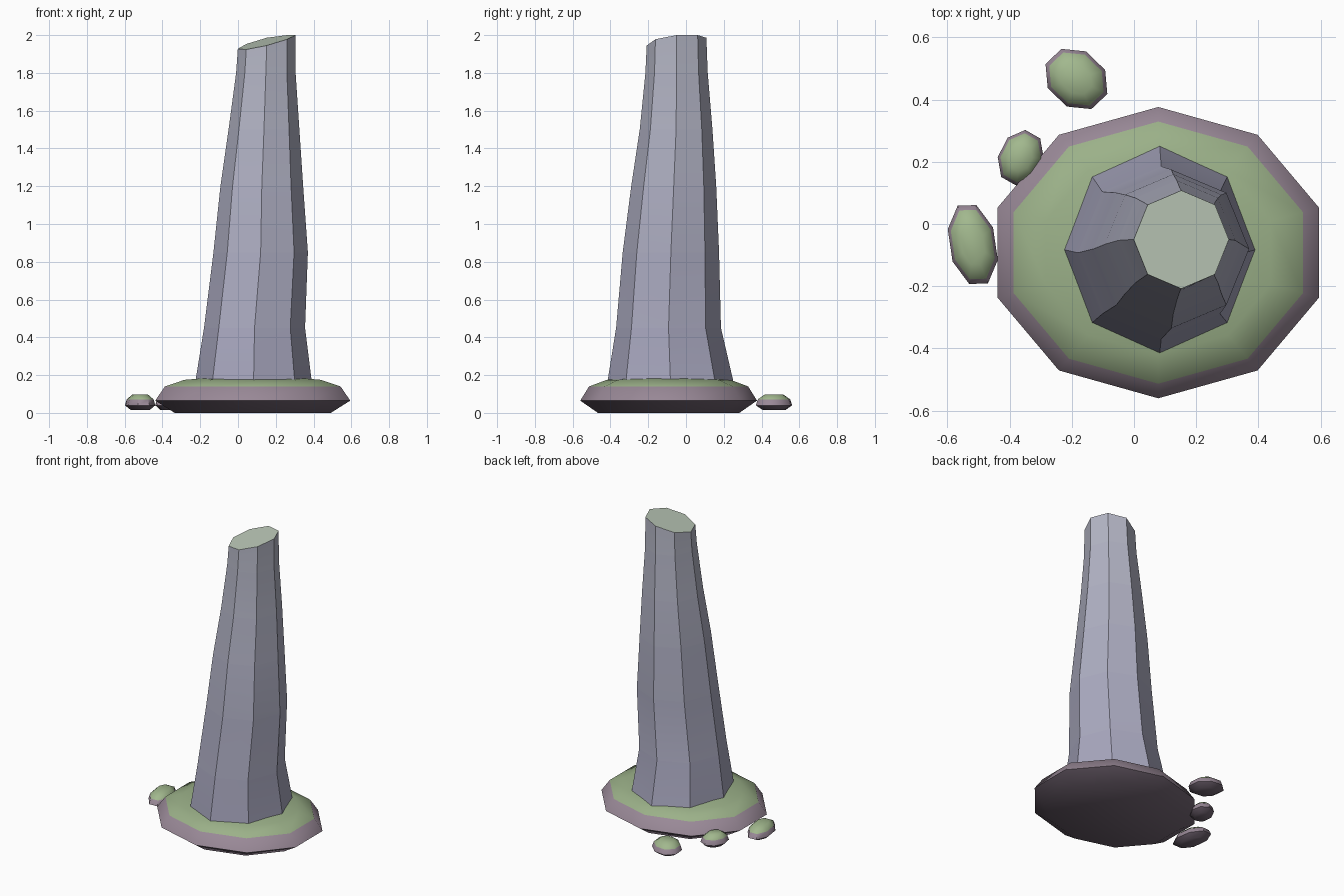
import bpy, bmesh, math

if "Cube" in bpy.data.objects:
    bpy.data.objects.remove(bpy.data.objects["Cube"])


def material(name, rgb):
    m = bpy.data.materials.new(name)
    m.diffuse_color = (*rgb, 1)
    m.use_nodes = True
    m.node_tree.nodes["Principled BSDF"].inputs["Base Color"].default_value = m.diffuse_color
    return m


def ring(cx, cy, rx, ry, z, n, start=0.0, turn=0.0):
    """Ellipse of n points, optionally turned; z may be a function of x, y."""
    pts = []
    for i in range(n):
        a = start + 2 * math.pi * i / n
        u, v = rx * math.cos(a), ry * math.sin(a)
        x = cx + u * math.cos(turn) - v * math.sin(turn)
        y = cy + u * math.sin(turn) + v * math.cos(turn)
        pts.append((x, y, z(x, y) if callable(z) else z))
    return pts


def loft(name, rings, mats, angle):
    """Skin the rings; mats = bottom cap, each band, top cap."""
    bm = bmesh.new()
    loops = [[bm.verts.new(p) for p in r] for r in rings]
    n = len(loops[0])
    bm.faces.new(loops[0][::-1]).material_index = 0
    for k in range(len(loops) - 1):
        a, b = loops[k], loops[k + 1]
        for i in range(n):
            j = (i + 1) % n
            bm.faces.new((a[i], a[j], b[j], b[i])).material_index = k + 1
    bm.faces.new(loops[-1]).material_index = len(loops)
    me = bpy.data.meshes.new(name)
    bm.to_mesh(me)
    bm.free()
    for m in mats:
        me.materials.append(m)
    ob = bpy.data.objects.new(name, me)
    bpy.context.collection.objects.link(ob)
    bpy.ops.object.select_all(action='DESELECT')
    ob.select_set(True)
    bpy.context.view_layer.objects.active = ob
    bpy.ops.object.shade_smooth_by_angle(angle=math.radians(angle))
    return ob


dark = material("dark_earth", (0.17, 0.13, 0.17))
earth = material("purple_earth", (0.32, 0.25, 0.31))
moss = material("moss", (0.33, 0.44, 0.25))
light_moss = material("light_moss", (0.36, 0.48, 0.27))
cap = material("mossy_stone", (0.50, 0.58, 0.48))

# Leaning eight-sided stone: z, left, right, front, back of each ring
profile = [
    (0.10, -0.23, 0.395, -0.42, 0.26),
    (0.17, -0.225, 0.39, -0.415, 0.25),
    (0.45, -0.18, 0.355, -0.37, 0.185),
    (0.85, -0.13, 0.37, -0.335, 0.175),
    (1.20, -0.093, 0.345, -0.29, 0.16),
    (1.50, -0.05, 0.325, -0.245, 0.14),
    (1.80, -0.01, 0.305, -0.215, 0.115),
]
rings = [ring((l + r) / 2, (f + b) / 2, (r - l) / 2, (b - f) / 2, z, 8)
         for z, l, r, f, b in profile]
# slanted broken top
rings.append(ring(0.152, -0.05, 0.153, 0.158,
                  lambda x, y: min(2.0, 1.965 + 0.25 * (x - 0.15) + 0.13 * (y + 0.05)), 8))
stone = []
for k in range(len(rings)):
    t = k / (len(rings) - 1)
    stone.append(material(f"stone_{k}", (0.37 + 0.09 * t, 0.36 + 0.11 * t, 0.51 + 0.05 * t)))
loft("standing_stone", rings, stone + [cap], 30)

# Ten-sided mossy mound
up = math.pi / 2
steps = [(0.80, 0.0), (1.0, 0.065), (0.90, 0.14), (0.70, 0.175), (0.35, 0.19)]
loft("mound", [ring(0.078, -0.092, 0.543 * s, 0.468 * s, z, 10, up) for s, z in steps],
     [dark, dark, earth, moss, moss, moss], 50)

# Small pebbles: centre x, y, radii, turn
pebbles = [(-0.185, 0.466, 0.112, 0.092, -0.7),
           (-0.364, 0.213, 0.072, 0.092, -0.4),
           (-0.518, -0.066, 0.078, 0.138, 0.2)]
for i, (x, y, rx, ry, turn) in enumerate(pebbles):
    levels = [(0.62, 0.015), (1.0, 0.04), (0.88, 0.072), (0.5, 0.098)]
    loft(f"pebble_{i + 1}",
         [ring(x, y, rx * s, ry * s, z, 8, 0.3, turn) for s, z in levels],
         [dark, dark, earth, light_moss, light_moss], 50)
